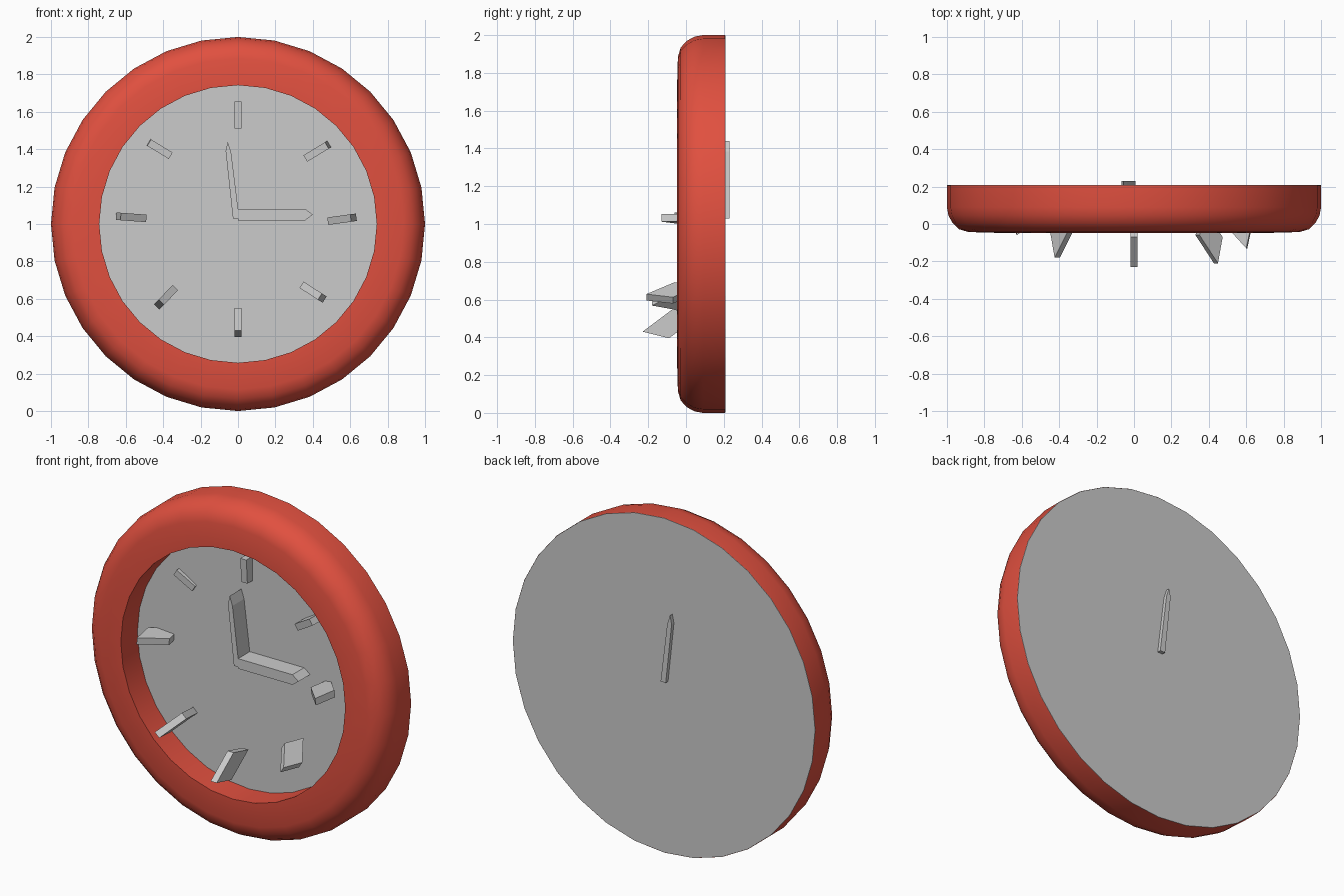
import bpy, bmesh, math
from mathutils import Vector

if "Cube" in bpy.data.objects:
    bpy.data.objects.remove(bpy.data.objects["Cube"])

SIDES = 32
CZ = 1.0


def make(name, verts, faces, color=None, smooth=None):
    me = bpy.data.meshes.new(name)
    me.from_pydata([tuple(v) for v in verts], [], faces)
    bm = bmesh.new()
    bm.from_mesh(me)
    bmesh.ops.recalc_face_normals(bm, faces=bm.faces)
    bm.to_mesh(me)
    bm.free()
    ob = bpy.data.objects.new(name, me)
    bpy.context.collection.objects.link(ob)
    if color:
        mat = bpy.data.materials.new(name + "_paint")
        mat.diffuse_color = color
        mat.use_nodes = True
        mat.node_tree.nodes["Principled BSDF"].inputs["Base Color"].default_value = mat.diffuse_color
        me.materials.append(mat)
    if smooth:
        bpy.ops.object.select_all(action='DESELECT')
        bpy.context.view_layer.objects.active = ob
        ob.select_set(True)
        bpy.ops.object.shade_smooth_by_angle(angle=math.radians(smooth))
    return ob


def circle(r, y):
    return [(r * math.sin(2 * math.pi * i / SIDES), y,
             CZ + r * math.cos(2 * math.pi * i / SIDES)) for i in range(SIDES)]


def prism(name, front, back):
    n = len(front)
    faces = [list(range(n)), list(range(n, 2 * n))]
    faces += [[i, (i + 1) % n, n + (i + 1) % n, n + i] for i in range(n)]
    return make(name, list(front) + list(back), faces)


# Rounded red frame, a lathed profile of (radius, y)
profile = [(1, .207), (1, .09), (.992, .045), (.97, .005), (.935, -.028),
           (.885, -.043), (.742, -.047), (.742, .11)]
verts = [v for r, y in profile for v in circle(r, y)]
faces = [[k * SIDES + i, k * SIDES + (i + 1) % SIDES,
          (k + 1) * SIDES + (i + 1) % SIDES, (k + 1) * SIDES + i]
         for k in range(len(profile) - 1) for i in range(SIDES)]
make("frame", verts, faces, (0.75, 0.08, 0.05, 1), 40)

# Recessed dial and flat back plate
prism("dial", circle(.742, .11), circle(.742, .125))
prism("back_plate", circle(.999, .2), circle(.999, .208))

# Pointed hands, extruded through the dial
hands = {
    "hour_hand": ([(0, 1.02), (.36, 1.02), (.4, 1.05), (.36, 1.08), (0, 1.08)], .19),
    "minute_hand": ([(-.027, 1.03), (.007, 1.03), (-.037, 1.385),
                     (-.055, 1.44), (-.066, 1.39)], .23),
}
for name, (outline, back_y) in hands.items():
    prism(name, [(x, 0, z) for x, z in outline], [(x, back_y, z) for x, z in outline])

# Leaning hour markers: inner front point, outer front point, outward lean
markers = [
    ((0, .06, 1.51), (0, .05, 1.655), 0),
    ((.36, .035, 1.35), (.475, .01, 1.42), .02),
    ((.48, .005, 1.015), (.603, -.13, 1.032), .03),
    ((.34, -.06, .675), (.438, -.21, .612), .03),
    ((0, -.07, .55), (0, -.23, .43), .035),
    ((-.335, -.03, .66), (-.41, -.18, .582), .035),
    ((-.49, .05, 1.03), (-.627, -.06, 1.04), .025),
    ((-.36, .095, 1.365), (-.475, .085, 1.435), .012),
]
for i, (a, b, lean) in enumerate(markers):
    a, b = Vector(a), Vector(b)
    d = Vector((b.x - a.x, 0, b.z - a.z)).normalized()
    side = Vector((d.z, 0, -d.x)) * .02
    front = [a - side, b - side, b + side, a + side]
    back = []
    for p in front:
        depth = min(.14, .2 - p.y)
        back.append(p + d * lean + Vector((0, depth, 0)))
    prism(f"hour_marker_{i + 1}", front, back)
